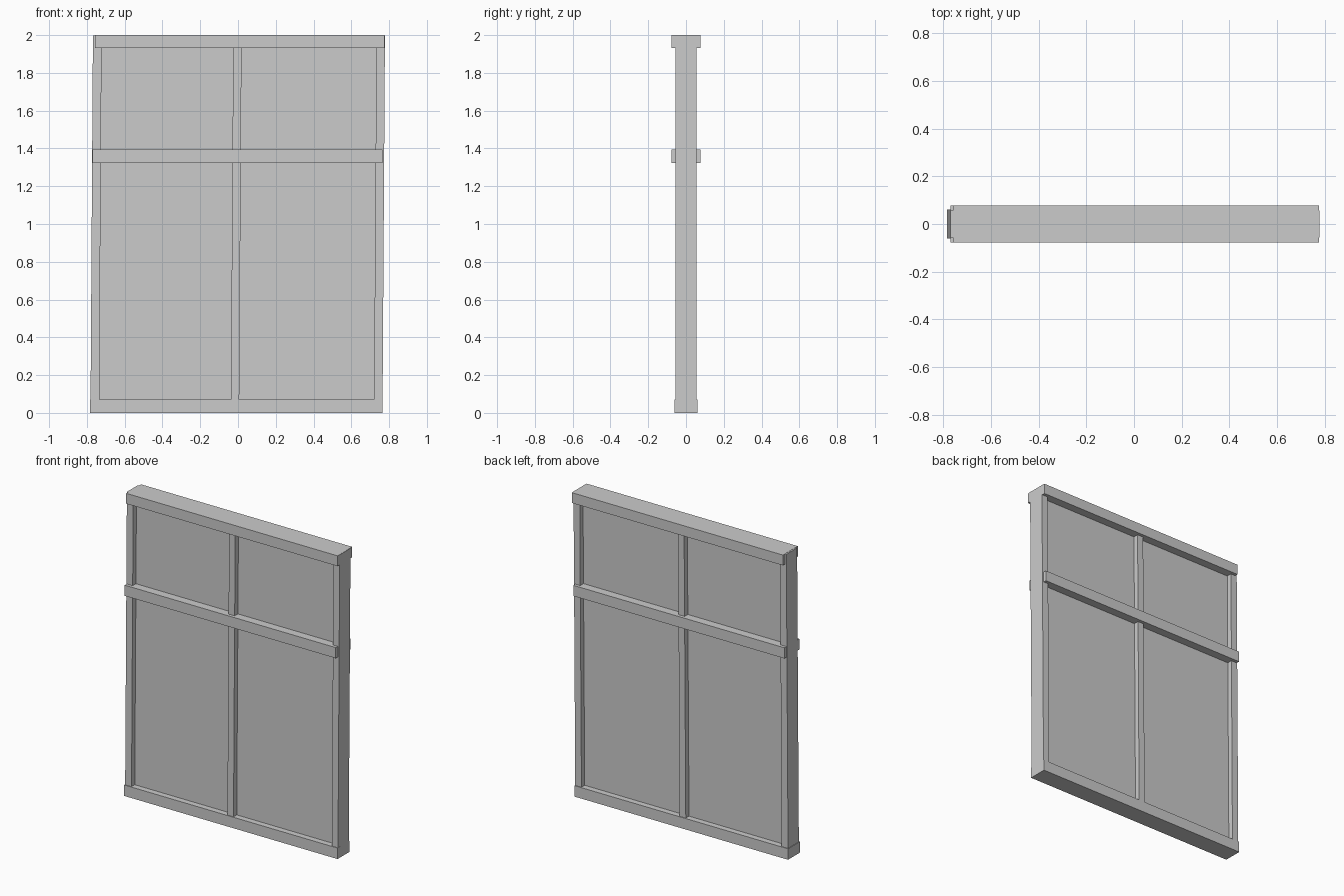
import bpy
import bmesh

if "Cube" in bpy.data.objects:
    bpy.data.objects.remove(bpy.data.objects["Cube"], do_unlink=True)

grey = bpy.data.materials.new("plain_grey")
grey.use_nodes = True
COLOUR = (0.6, 0.6, 0.6, 1)
grey.diffuse_color = COLOUR
grey.node_tree.nodes["Principled BSDF"].inputs["Base Color"].default_value = COLOUR

LEAN = 0.013  # sideways drift of upright parts from floor to top


def block(name, x0, x1, half_depth, z0, z1, lean=0.0):
    """Box between the given limits, its x drifting by lean over the height."""
    bm = bmesh.new()
    bmesh.ops.create_cube(bm, size=1)
    for v in bm.verts:
        t = v.co.z + 0.5
        v.co.x = (x0 if v.co.x < 0 else x1) + lean * t
        v.co.y *= 2 * half_depth
        v.co.z = z0 + (z1 - z0) * t
    mesh = bpy.data.meshes.new(name)
    bm.to_mesh(mesh)
    bm.free()
    mesh.materials.append(grey)
    obj = bpy.data.objects.new(name, mesh)
    bpy.context.collection.objects.link(obj)


# Upright posts, leaning very slightly
for name, x0, x1 in (("right_post", -0.781, -0.735),
                     ("middle_post", -0.038, 0.006),
                     ("left_post", 0.720, 0.765)):
    block(name, x0, x1, 0.056, 0.002, 1.999, LEAN)

# Horizontal rails
block("bottom_rail", -0.784, 0.766, 0.061, 0, 0.072)
block("middle_rail", -0.769, 0.764, 0.077, 1.324, 1.394)
block("top_rail", -0.758, 0.776, 0.077, 1.932, 2)

# Thin recessed panels filling the two bays
for name, x0, x1 in (("right_panel", -0.75, -0.02), ("left_panel", -0.02, 0.735)):
    block(name, x0, x1, 0.022, 0.03, 1.97, LEAN)
